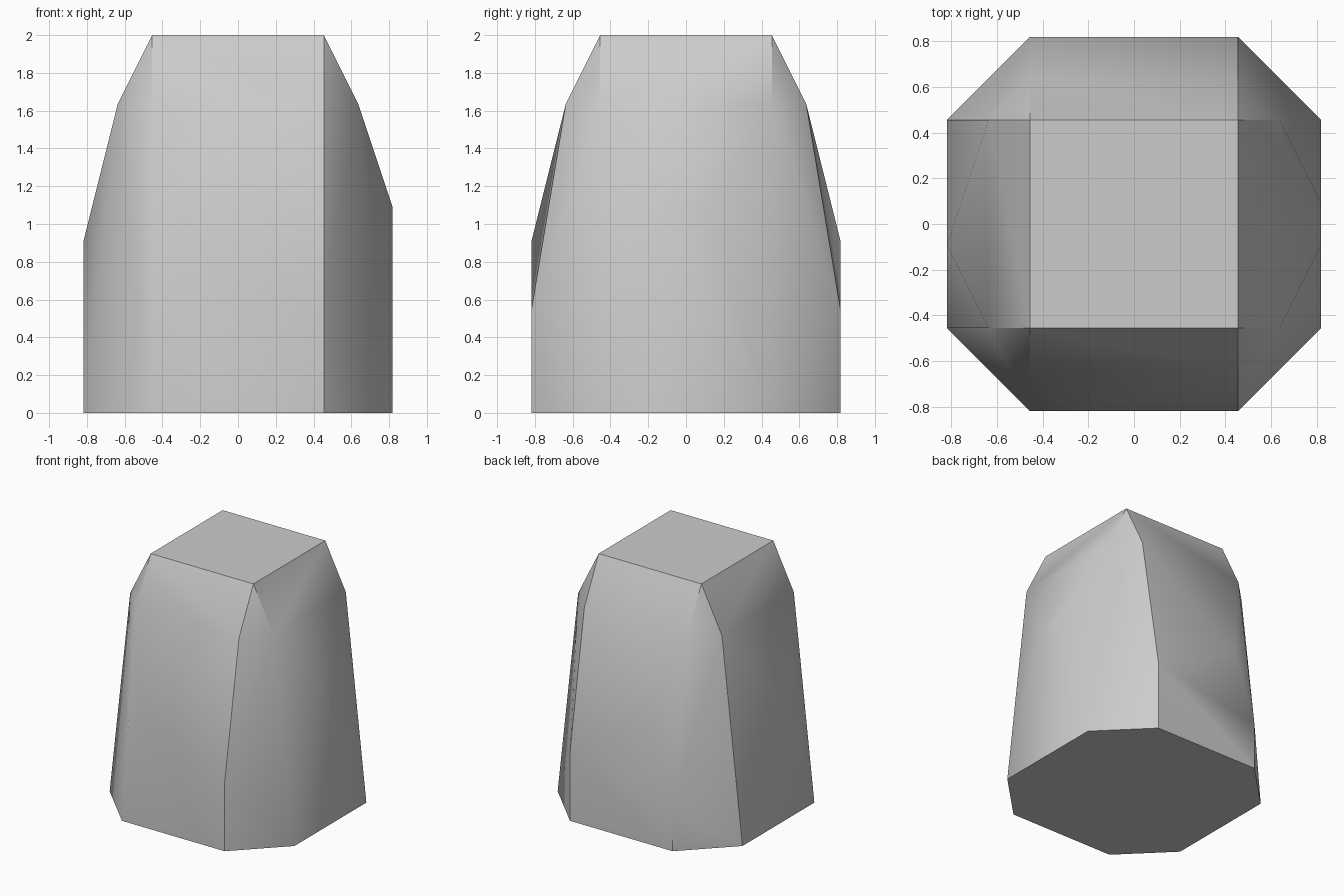
import bpy, bmesh, math

cube = bpy.data.objects.get("Cube")
if cube:
    bpy.data.objects.remove(cube, do_unlink=True)

U = 2 / 11  # grid step the block is laid out on

grey = bpy.data.materials.new("light grey")
grey.use_nodes = True
colour = (0.6, 0.6, 0.6, 1)
grey.diffuse_color = colour
grey.node_tree.nodes["Principled BSDF"].inputs["Base Color"].default_value = colour

points = []
for sx in (-1, 1):
    for sy in (-1, 1):
        # octagonal base, shoulder and square top
        for x, y, z in ((2.5, 4.5, 0), (4.5, 2.5, 0),
                        (3.5, 2.5, 9), (2.5, 3.5, 9), (2.5, 2.5, 11)):
            points.append((sx * x, sy * y, z))

# uneven chipped points on each flank
for s in (-1, 1):
    points += [(-1.5, s * 4.5, 5), (2.5, s * 4.5, 3), (4.5, s * 0.5, 6)]
points += [(-4.5, -0.5, 5), (-2.5, 4.5, 2)]

# wrap the points in a convex skin
bm = bmesh.new()
for p in points:
    bm.verts.new([c * U for c in p])
hull = bmesh.ops.convex_hull(bm, input=bm.verts)
loose = {v for v in hull["geom_interior"] + hull["geom_unused"]
         if isinstance(v, bmesh.types.BMVert)}
bmesh.ops.delete(bm, geom=list(loose), context='VERTS')
bmesh.ops.dissolve_limit(bm, angle_limit=math.radians(0.5),
                         verts=bm.verts, edges=bm.edges)
bmesh.ops.recalc_face_normals(bm, faces=bm.faces)

mesh = bpy.data.meshes.new("faceted_block")
bm.to_mesh(mesh)
bm.free()
mesh.materials.append(grey)
block = bpy.data.objects.new("faceted_block", mesh)
bpy.context.collection.objects.link(block)

# soft shading across the shallow facets, crisp main edges
bpy.context.view_layer.objects.active = block
block.select_set(True)
bpy.ops.object.shade_smooth_by_angle(angle=math.radians(30))
